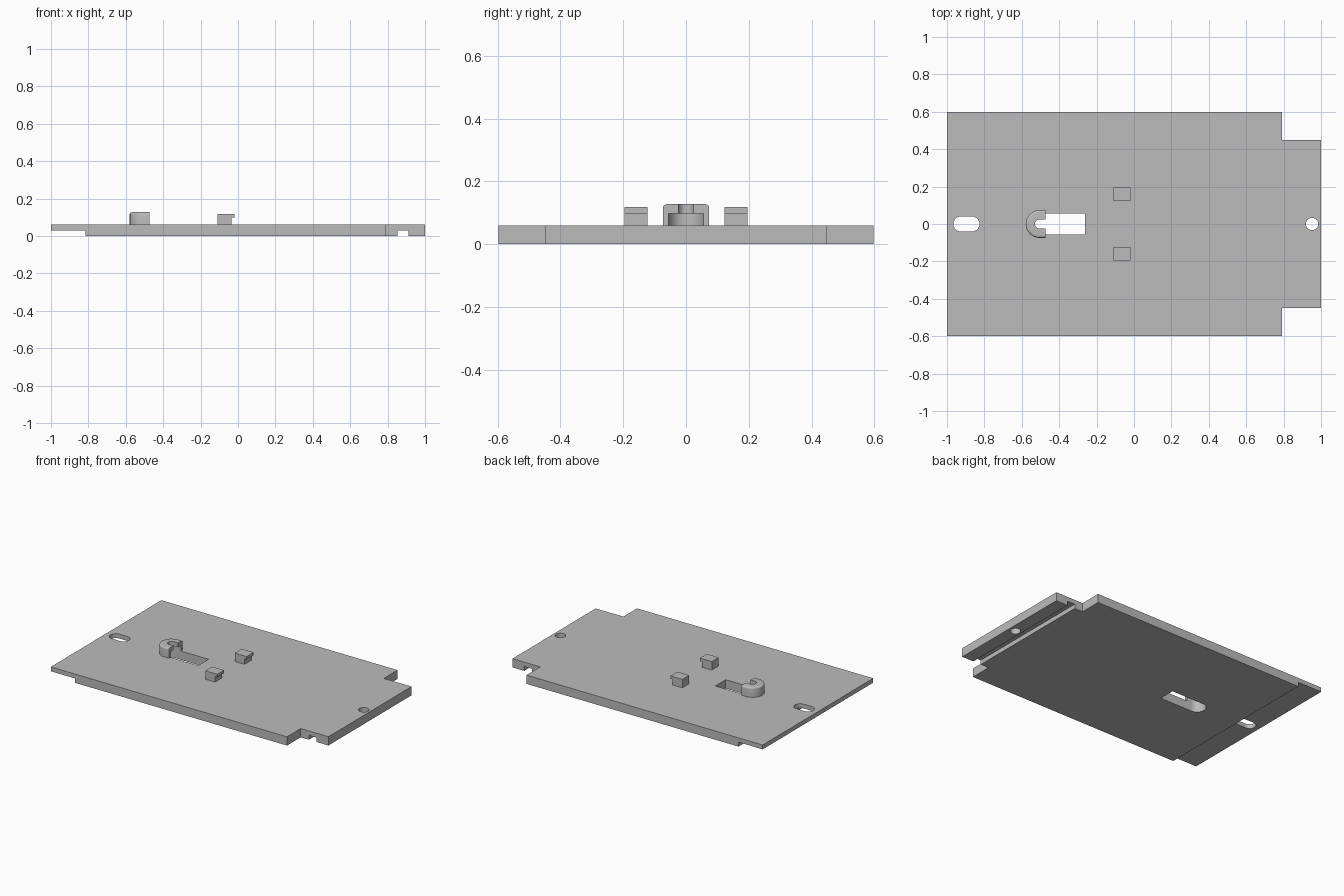
import bpy
import bmesh
import math

if "Cube" in bpy.data.objects:
    bpy.data.objects.remove(bpy.data.objects["Cube"])

grey = bpy.data.materials.new("plain_grey")
grey.use_nodes = True
COLOUR = (0.5, 0.5, 0.5, 1)
grey.diffuse_color = COLOUR
grey.node_tree.nodes["Principled BSDF"].inputs["Base Color"].default_value = COLOUR


def prism(name, outline, low, high, axis="z"):
    """Extrude a closed outline along z, or an x-z outline along y."""
    def place(a, b, h):
        return (a, b, h) if axis == "z" else (a, h, b)
    bm = bmesh.new()
    face = bm.faces.new([bm.verts.new(place(a, b, low)) for a, b in outline])
    top = bmesh.ops.extrude_face_region(bm, geom=[face])["geom"]
    shift = place(0, 0, high - low)
    bmesh.ops.translate(bm, vec=shift, verts=[v for v in top if isinstance(v, bmesh.types.BMVert)])
    bmesh.ops.recalc_face_normals(bm, faces=bm.faces)
    mesh = bpy.data.meshes.new(name)
    bm.to_mesh(mesh)
    bm.free()
    mesh.materials.append(grey)
    obj = bpy.data.objects.new(name, mesh)
    bpy.context.collection.objects.link(obj)
    return obj


def rect(x0, x1, half):
    return [(x0, -half), (x1, -half), (x1, half), (x0, half)]


def arc(cx, r, start, end, steps=24):
    angles = [math.radians(start + (end - start) * i / steps) for i in range(steps + 1)]
    return [(cx + r * math.cos(a), r * math.sin(a)) for a in angles]


def u_shape(cx, r, x_end):
    """Round on the -x side, square on the +x side."""
    return arc(cx, r, 90, 270) + [(x_end, -r), (x_end, r)]


def cut(target, outline, low, high):
    cutter = prism("cutter", outline, low, high)
    cutter.hide_render = True
    mod = target.modifiers.new("cut", "BOOLEAN")
    mod.operation = "DIFFERENCE"
    mod.solver = "EXACT"
    mod.object = cutter
    bpy.context.view_layer.objects.active = target
    bpy.ops.object.modifier_apply(modifier=mod.name)
    bpy.data.objects.remove(cutter)


def shade(obj):
    bpy.ops.object.select_all(action="DESELECT")
    obj.select_set(True)
    bpy.context.view_layer.objects.active = obj
    bpy.ops.object.shade_smooth_by_angle(angle=math.radians(30))


THICK, STEP = 0.06, 0.03
HOOK_X, KEY_R = -0.505, 0.056

# Base plate: side profile with the end rebate and the cross groove
side = [(-1, STEP), (-0.816, STEP), (-0.816, 0), (0.852, 0), (0.852, STEP),
        (0.911, STEP), (0.911, 0), (1, 0), (1, THICK), (-1, THICK)]
plate = prism("base_plate", side, -0.598, 0.598, axis="y")

# Corner notches that leave the end tab
for s in (-1, 1):
    cut(plate, [(x, s * y) for x, y in [(0.79, 0.45), (1.1, 0.45), (1.1, 0.7), (0.79, 0.7)]], -0.1, 0.2)

# Mounting slot, round hole and keyway opening
cut(plate, arc(-0.926, 0.04, 90, 270) + arc(-0.866, 0.04, -90, 90), -0.1, 0.2)
cut(plate, arc(0.952, 0.033, 0, 345, 23), -0.1, 0.2)
cut(plate, u_shape(HOOK_X, KEY_R, -0.262), -0.1, 0.2)
shade(plate)

# Keyhole hood: rounded top edge, hollow below, narrow slot through its top
hood = prism("keyhole_hood", u_shape(HOOK_X, 0.074, -0.472), THICK, 0.127)
bevel = hood.modifiers.new("round_edge", "BEVEL")
bevel.limit_method = "WEIGHT"
bevel.width = 0.012
bevel.segments = 4
weights = hood.data.attributes.new("bevel_weight_edge", "FLOAT", "EDGE")
for edge in hood.data.edges:
    a, b = (hood.data.vertices[i].co for i in edge.vertices)
    on_top = min(a.z, b.z) > 0.12
    on_open_end = min(a.x, b.x) > -0.48
    weights.data[edge.index].value = 1.0 if on_top and not on_open_end else 0.0
bpy.context.view_layer.objects.active = hood
bpy.ops.object.modifier_apply(modifier=bevel.name)
cut(hood, u_shape(HOOK_X, KEY_R, -0.3), 0, 0.098)
cut(hood, u_shape(HOOK_X, 0.024, -0.3), 0, 0.2)
shade(hood)

# Pair of hooked clips
clip = [(-0.11, THICK), (-0.036, THICK), (-0.036, 0.098), (-0.02, 0.098), (-0.02, 0.118), (-0.11, 0.118)]
prism("left_clip", clip, 0.122, 0.196, axis="y")
prism("right_clip", clip, -0.196, -0.122, axis="y")
